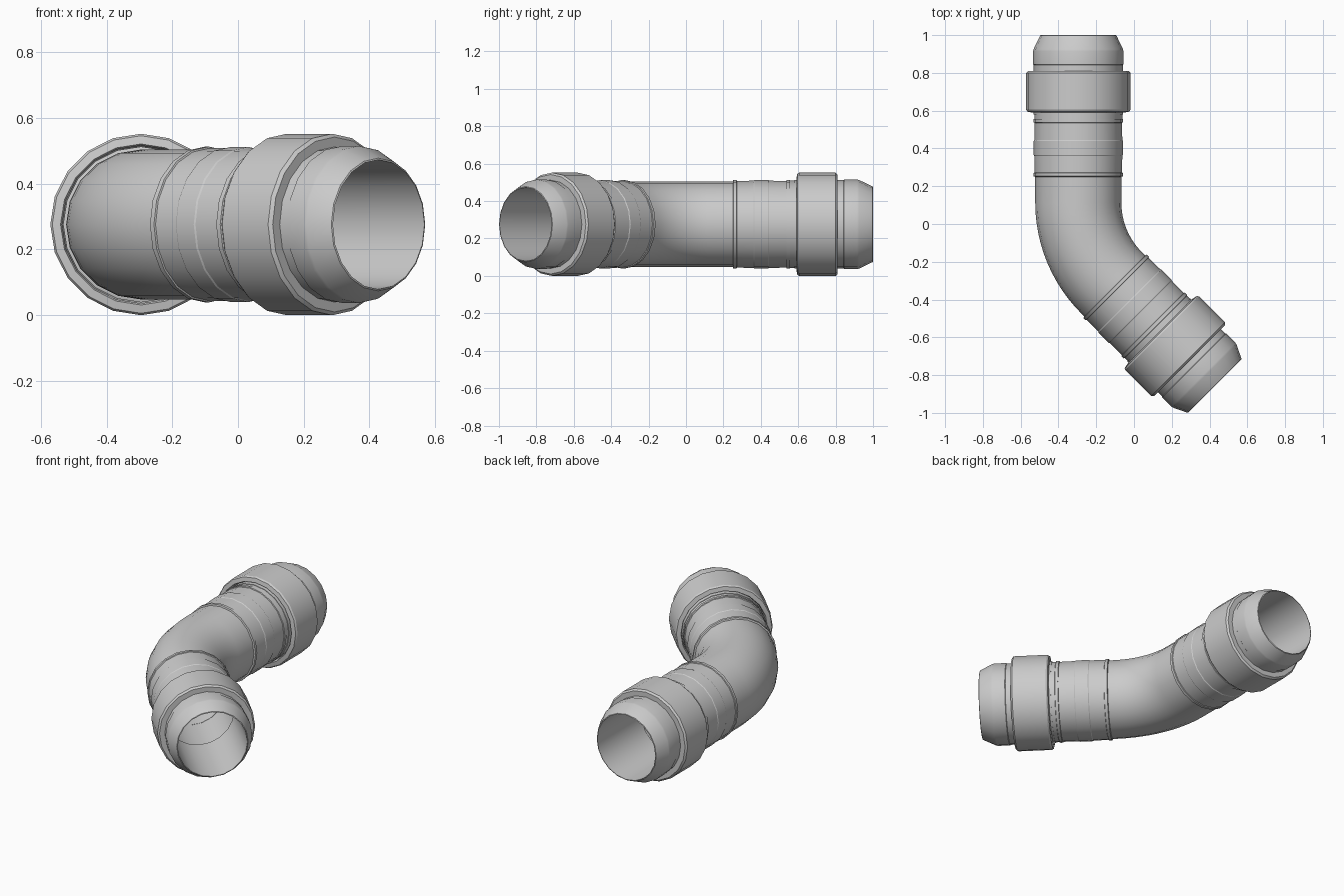
import bpy, bmesh, math
from mathutils import Vector

if "Cube" in bpy.data.objects:
    bpy.data.objects.remove(bpy.data.objects["Cube"])

SIDES = 20
UP = Vector((0, 0, 1))
Z = 0.276
S = math.sqrt(0.5)
CORNER = Vector((-0.295, -0.135, Z))          # where the two pipe axes meet
BEND_R, HALF = 0.60, math.radians(22.5)
LEGS = {"rear": (Vector((-0.295, 1.0, Z)), Vector((0, -1, 0))),
        "front": (Vector((0.428, -0.858, Z)), Vector((-S, S, 0)))}


def loft(name, rings, closed=True):
    """Skin circular rings given as (centre, axis, radius)."""
    bm = bmesh.new()
    loops = []
    for c, axis, r in rings:
        side = axis.cross(UP).normalized()
        loops.append([bm.verts.new(c + r * (side * math.cos(a) + UP * math.sin(a)))
                      for a in (2 * math.pi * i / SIDES for i in range(SIDES))])
    for k in range(len(loops) if closed else len(loops) - 1):
        p, q = loops[k], loops[(k + 1) % len(loops)]
        for i in range(SIDES):
            j = (i + 1) % SIDES
            bm.faces.new((p[i], p[j], q[j], q[i]))
    bmesh.ops.recalc_face_normals(bm, faces=bm.faces)
    me = bpy.data.meshes.new(name)
    bm.to_mesh(me)
    bm.free()
    ob = bpy.data.objects.new(name, me)
    bpy.context.collection.objects.link(ob)
    bpy.context.view_layer.objects.active = ob
    bpy.ops.object.select_all(action='DESELECT')
    ob.select_set(True)
    bpy.ops.object.shade_smooth_by_angle(angle=math.radians(28))
    return ob


def turned(name, leg, profile):
    """Closed profile of (distance from the open end, radius)."""
    end, axis = LEGS[leg]
    return loft(name, [(end + axis * d, axis, r) for d, r in profile])


for leg in LEGS:
    # tapered mouth with its bore
    turned(leg + "_mouth", leg, [
        (0, 0.197), (0.002, 0.202), (0.075, 0.237), (0.085, 0.239), (0.155, 0.239),
        (0.158, 0.236), (0.42, 0.236), (0.42, 0.195)])
    # wide release collar
    turned(leg + "_collar", leg, [
        (0.19, 0.236), (0.19, 0.266), (0.20, 0.276), (0.395, 0.276),
        (0.405, 0.270), (0.41, 0.245), (0.40, 0.240)])
    # stepped sleeve with ridges at both ends
    turned(leg + "_sleeve", leg, [
        (0.38, 0.200), (0.38, 0.233), (0.443, 0.233), (0.445, 0.237), (0.462, 0.237),
        (0.464, 0.232), (0.555, 0.233), (0.56, 0.236), (0.635, 0.236), (0.64, 0.233),
        (0.728, 0.232), (0.730, 0.237), (0.747, 0.237), (0.750, 0.228), (0.750, 0.205)])

# bent pipe: straight, 45 degree arc, straight
t = BEND_R * math.tan(HALF)
centre = CORNER + Vector((BEND_R, t, 0))
(end_a, ax_a), (end_b, ax_b) = LEGS["rear"], LEGS["front"]
path = [(end_a + ax_a * 0.70, ax_a)]
for i in range(13):
    a = 2 * HALF * i / 12
    path.append((centre + BEND_R * Vector((-math.cos(a), -math.sin(a), 0)),
                 Vector((math.sin(a), -math.cos(a), 0))))
path.append((end_b + ax_b * 0.70, -ax_b))
loft("bent_pipe", [(c, d, 0.228) for c, d in path] +
     [(c, d, 0.203) for c, d in reversed(path)])
